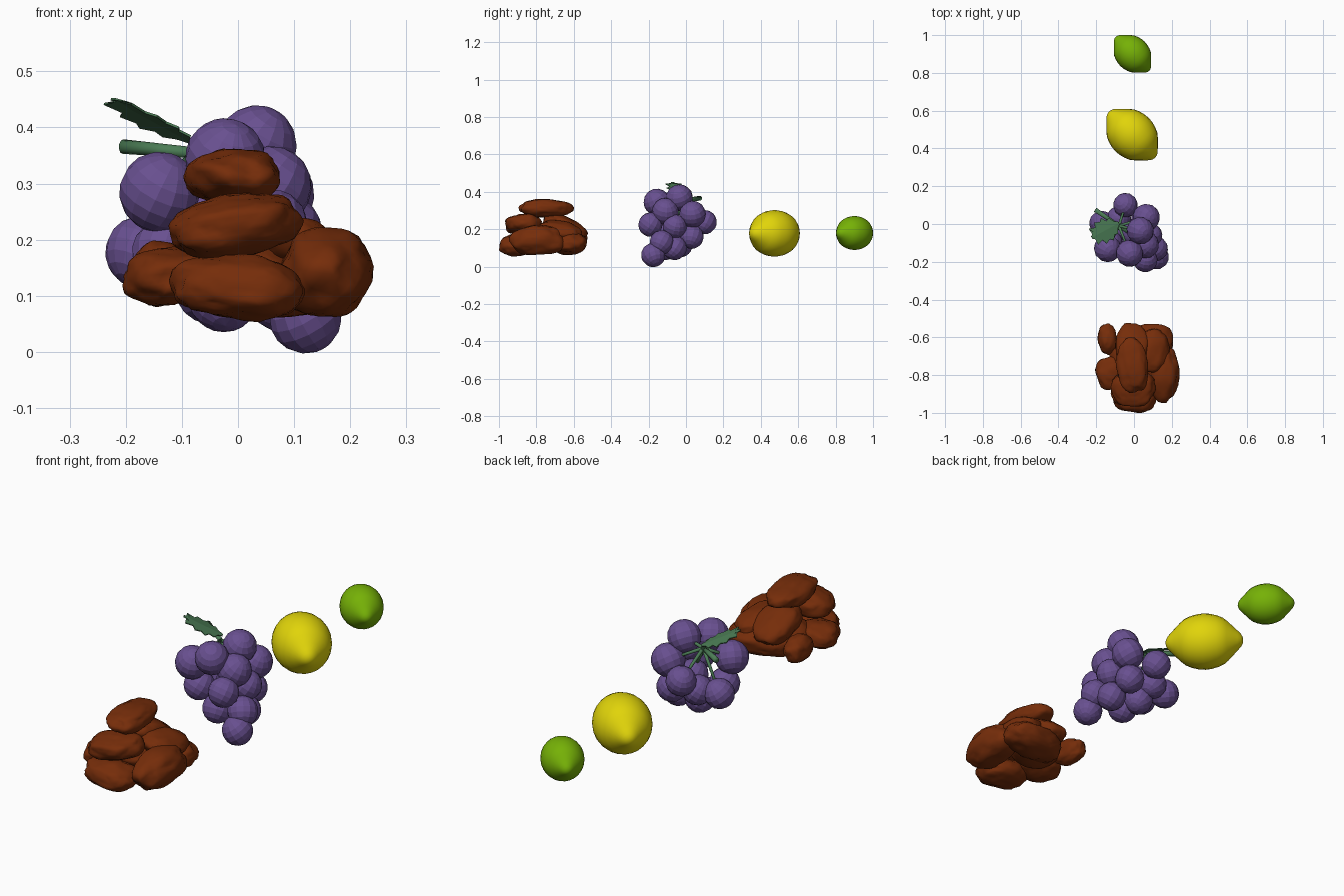
import bpy, bmesh, math
from mathutils import Vector, Matrix, noise

cube = bpy.data.objects.get("Cube")
if cube:
    bpy.data.objects.remove(cube, do_unlink=True)


def material(name, rgb):
    m = bpy.data.materials.new(name)
    m.use_nodes = True
    m.diffuse_color = (*rgb, 1)
    m.node_tree.nodes["Principled BSDF"].inputs["Base Color"].default_value = (*rgb, 1)
    return m


PURPLE = material("grape purple", (0.14, 0.08, 0.28))
BROWN = material("dried fruit brown", (0.18, 0.026, 0.003))
YELLOW = material("lemon yellow", (0.75, 0.66, 0.003))
LIME = material("lime green", (0.18, 0.44, 0.002))
GREEN = material("stem green", (0.07, 0.2, 0.09))


def finish(name, bm, mat, smooth=False):
    bmesh.ops.recalc_face_normals(bm, faces=bm.faces)
    for f in bm.faces:
        f.smooth = smooth
    me = bpy.data.meshes.new(name)
    bm.to_mesh(me)
    bm.free()
    me.materials.append(mat)
    ob = bpy.data.objects.new(name, me)
    bpy.context.collection.objects.link(ob)
    return ob


# Lemon and lime: a half profile mirrored along the axis and spun
def citrus(name, loc, size, mat):
    half = [(0, .125), (.03, .122), (.06, .114), (.085, .103), (.105, .087),
            (.13, .062), (.15, .042), (.163, .028), (.17, .015), (.173, 0)]
    profile = [(-t, r) for t, r in half[:0:-1]] + half
    bm = bmesh.new()
    verts = [bm.verts.new((t, 0, r)) for t, r in profile]
    edges = [bm.edges.new(pair) for pair in zip(verts, verts[1:])]
    bmesh.ops.spin(bm, geom=verts + edges, cent=(0, 0, 0), axis=(1, 0, 0),
                   angle=math.tau, steps=24, use_merge=False)
    bmesh.ops.remove_doubles(bm, verts=bm.verts, dist=0.0005)
    turn = Matrix.Rotation(math.radians(-45), 4, 'Z') @ Matrix.Scale(size, 4)
    bm.transform(Matrix.Translation(loc) @ turn)
    finish(name, bm, mat, True)


citrus("lemon", (-.01, .473, .178), 1, YELLOW)
citrus("lime", (-.008, .901, .18), .73, LIME)

# Grapes: faceted spheres hanging in a leaning bunch
grapes = [(-.023, -.155, .345), (-.14, -.13, .285), (.033, -.035, .368),
          (.065, .035, .28), (.06, -.11, .295), (.085, -.06, .215),
          (-.172, .005, .178), (-.125, -.1, .175), (.06, -.19, .225),
          (-.025, -.11, .1), (.08, -.06, .1), (.115, -.13, .13),
          (-.045, .1, .238), (.05, .03, .16), (-.08, .03, .18),
          (-.05, -.03, .115), (.12, -.175, .062), (0, -.05, .2)]
for i, c in enumerate(grapes):
    bm = bmesh.new()
    r = .072 if c[2] > .24 else .065
    bmesh.ops.create_uvsphere(bm, u_segments=14, v_segments=9, radius=r)
    lean = Matrix.Rotation(.5 + .3 * i, 4, 'Z') @ Matrix.Rotation(.6, 4, 'X')
    bm.transform(Matrix.Translation(c) @ lean)
    finish(f"grape_{i + 1}", bm, PURPLE)


# Stem and its branches: tapered tubes between two points
def tube(name, a, b, r1, r2):
    a, b = Vector(a), Vector(b)
    bm = bmesh.new()
    bmesh.ops.create_cone(bm, cap_ends=True, segments=10, radius1=r1, radius2=r2,
                          depth=(b - a).length)
    turn = (b - a).to_track_quat('Z', 'Y').to_matrix().to_4x4()
    bm.transform(Matrix.Translation((a + b) / 2) @ turn)
    finish(name, bm, GREEN, True)


hub = (-.08, -.01, .355)
tube("main_stem", (-.205, .075, .366), hub, .013, .01)
tube("lower_stem", hub, (.02, -.08, .2), .01, .007)
for i in (0, 1, 2, 3, 6, 12):
    tube(f"branch_{i + 1}", hub, grapes[i], .008, .005)

# Leaf: a thin plate with a toothed outline, folded along its midrib
base, tip = Vector((-.08, .005, .375)), Vector((-.222, -.072, .453))
wide, fold = Vector((-.033, .056, 0)), Vector((0, 0, -.006))
outline = [(0, .12), (.12, .35), (.2, .75), (.32, .65), (.42, 1.05), (.52, .8),
           (.68, 1.0), (.74, .6), (.94, .75), (.88, .3), (1, .12)]
bm = bmesh.new()
for side in (-1, 1):
    rib = [bm.verts.new(base.lerp(tip, t)) for t, w in outline]
    rim = [bm.verts.new(base.lerp(tip, t) + wide * w * side + fold * w) for t, w in outline]
    for k in range(len(outline) - 1):
        bm.faces.new((rib[k], rib[k + 1], rim[k + 1], rim[k]))
bmesh.ops.remove_doubles(bm, verts=bm.verts, dist=0.0005)
leaf = finish("leaf", bm, GREEN)
thick = leaf.modifiers.new("thickness", 'SOLIDIFY')
thick.thickness = .004

# Dried fruit: wrinkled, flattened lumps (centre, half sizes, turn, roll, pitch)
lumps = [((-.006, -.75, .313), (.086, .143, .049), .1, 0, 0),
         ((-.005, -.87, .225), (.12, .1, .055), .1, -.15, 0),
         ((0, -.91, .115), (.122, .09, .06), -.1, .1, 0),
         ((.155, -.79, .14), (.083, .15, .08), 0, .15, 0),
         ((-.12, -.79, .135), (.085, .09, .052), .4, -.1, 0),
         ((-.14, -.61, .14), (.05, .082, .057), .1, 0, 0),
         ((.06, -.625, .125), (.155, .093, .065), .1, 0, 0),
         ((-.01, -.645, .21), (.09, .125, .055), 0, 0, -.4),
         ((.1, -.67, .19), (.09, .12, .05), -.2, .2, -.2),
         ((-.01, -.7, .14), (.12, .1, .06), .2, 0, 0)]
for i, (c, half, turn, roll, pitch) in enumerate(lumps):
    bm = bmesh.new()
    bmesh.ops.create_icosphere(bm, subdivisions=4, radius=1)
    for v in bm.verts:
        p = v.co.copy()
        shift = Vector((i * 7.3, i * 3.1, 0))
        bump = .12 * noise.noise(p * 1.6 + shift) - .09 * abs(noise.noise(p * 3 + shift))
        v.co = Vector([math.copysign(abs(q) ** .9, q) for q in p]) * (1 + bump)
    rot = (Matrix.Rotation(turn, 4, 'Z') @ Matrix.Rotation(roll, 4, 'Y')
           @ Matrix.Rotation(pitch, 4, 'X'))
    bm.transform(Matrix.Translation(c) @ rot @ Matrix.Diagonal((*half, 1)))
    finish(f"dried_fruit_{i + 1}", bm, BROWN, True)
